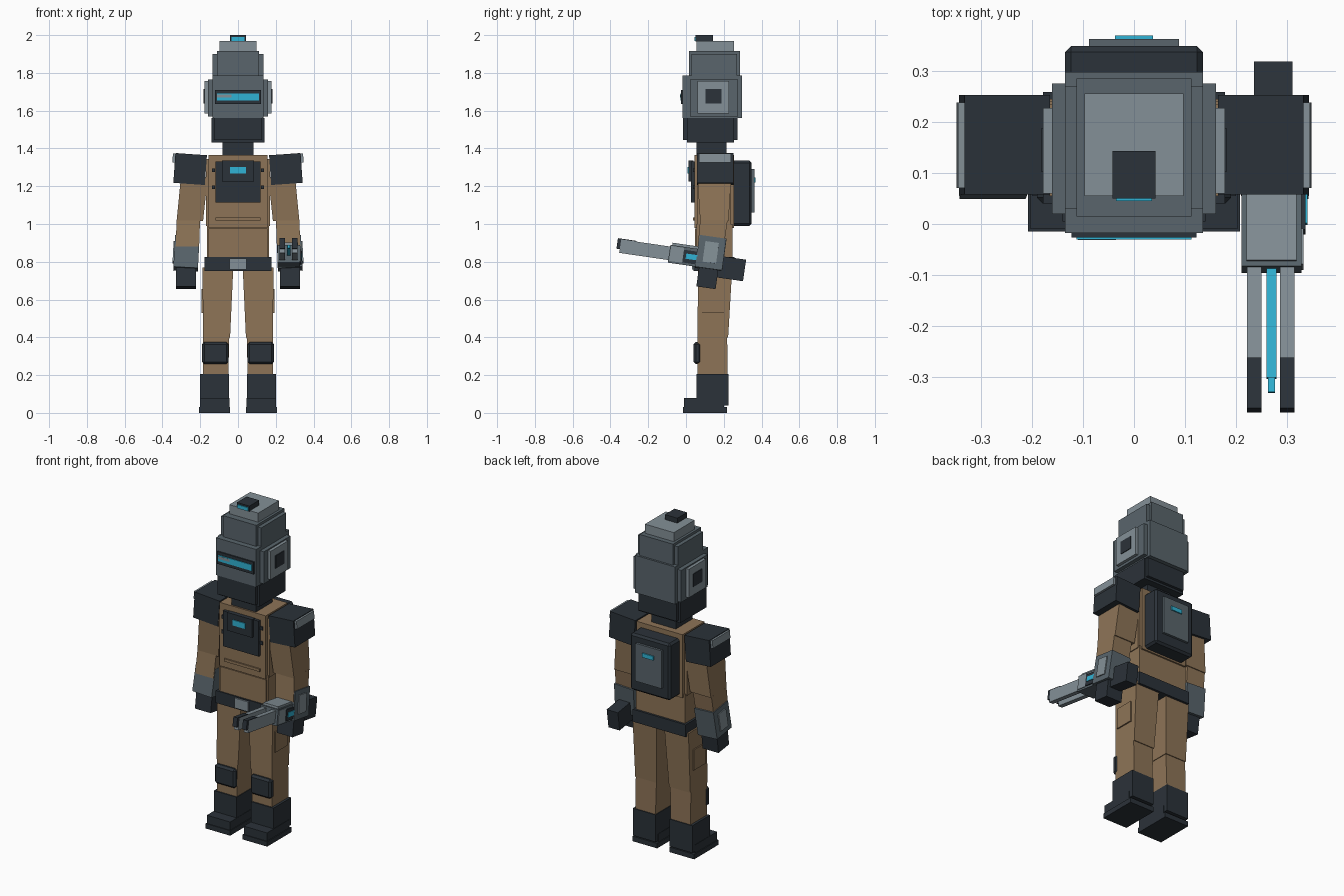
import bpy, bmesh
from math import radians
from mathutils import Matrix, Vector

if "Cube" in bpy.data.objects:
    bpy.data.objects.remove(bpy.data.objects["Cube"])


def material(name, rgb):
    m = bpy.data.materials.new(name)
    m.use_nodes = True
    m.diffuse_color = (*rgb, 1)
    m.node_tree.nodes["Principled BSDF"].inputs["Base Color"].default_value = (*rgb, 1)
    return m


BROWN = material("tan cloth", (0.27, 0.175, 0.095))
DARK = material("dark armour", (0.024, 0.032, 0.041))
GREY = material("steel grey", (0.1, 0.13, 0.15))
LIGHT = material("light grey", (0.23, 0.28, 0.31))
CYAN = material("cyan glow", (0.03, 0.45, 0.66))


def loft(name, mat, lo, hi, turn=None, bevel=0):
    """Block between two rectangles given as (x0, x1, y0, y1, z)."""
    bm = bmesh.new()
    rings = [[bm.verts.new(p) for p in ((x0, y0, z), (x1, y0, z), (x1, y1, z), (x0, y1, z))]
             for x0, x1, y0, y1, z in (lo, hi)]
    bottom, top = rings
    bm.faces.new(bottom[::-1])
    bm.faces.new(top)
    for i in range(4):
        j = (i + 1) % 4
        bm.faces.new((bottom[i], bottom[j], top[j], top[i]))
    if turn:
        bm.transform(turn)
    me = bpy.data.meshes.new(name)
    bm.to_mesh(me)
    bm.free()
    me.materials.append(mat)
    ob = bpy.data.objects.new(name, me)
    bpy.context.collection.objects.link(ob)
    if bevel:
        mod = ob.modifiers.new("chamfer", "BEVEL")
        mod.width, mod.segments = bevel, 1
    return ob


def box(name, mat, x, y, z, turn=None, bevel=0):
    return loft(name, mat, (*x, *y, z[0]), (*x, *y, z[1]), turn, bevel)


def mid(name, mat, half, y, z, bevel=0):
    return box(name, mat, (-half, half), y, z, None, bevel)


def pair(name, mat, lo, hi, pitch=0, roll=0, bevel=0):
    """Left part and its mirror image, turned about the part's centre."""
    for side, s in (("left_", 1), ("right_", -1)):
        a, b = [(*sorted((s * r[0], s * r[1])), *r[2:]) for r in (lo, hi)]
        c = Vector([(a[0] + a[1]) / 2, (a[2] + a[3]) / 2, (a[4] + b[4]) / 2])
        turn = (Matrix.Translation(c) @ Matrix.Rotation(radians(roll * s), 4, "Y")
                @ Matrix.Rotation(radians(pitch), 4, "X") @ Matrix.Translation(-c))
        loft(side + name, mat, a, b, turn, bevel)


def pair_box(name, mat, x, y, z, **kw):
    pair(name, mat, (*x, *y, z[0]), (*x, *y, z[1]), **kw)


# Helmet
mid("top_lamp", DARK, 0.042, (0.05, 0.143), (1.965, 2.0))
mid("top_lamp_lens", CYAN, 0.035, (0.045, 0.052), (1.97, 1.99))
mid("helmet_cap", LIGHT, 0.097, (0.055, 0.255), (1.9, 1.97))
mid("helmet_crown", GREY, 0.112, (0.015, 0.285), (1.78, 1.915))
mid("helmet_crown_band", GREY, 0.135, (0.03, 0.27), (1.78, 1.9))
mid("helmet_shell", GREY, 0.135, (-0.018, 0.297), (1.56, 1.787))
pair_box("ear_base", GREY, (0.13, 0.16), (0.02, 0.275), (1.57, 1.765))
pair_box("ear_pod", LIGHT, (0.155, 0.178), (0.06, 0.227), (1.585, 1.758))
pair_box("ear_cap", DARK, (0.17, 0.182), (0.103, 0.187), (1.637, 1.715))
mid("visor_frame", DARK, 0.122, (-0.026, -0.01), (1.635, 1.71))
mid("visor_glass", CYAN, 0.112, (-0.03, -0.02), (1.655, 1.692))
box("visor_glint", LIGHT, (-0.11, -0.035), (-0.031, -0.025), (1.67, 1.686))
mid("jaw", DARK, 0.128, (-0.015, 0.272), (1.445, 1.56))
mid("jaw_guard", DARK, 0.14, (0.005, 0.255), (1.432, 1.56))
mid("neck", DARK, 0.082, (0.055, 0.215), (1.35, 1.45))

# Torso
mid("chest", BROWN, 0.155, (0.045, 0.255), (0.98, 1.365))
pair_box("chest_side", BROWN, (0.14, 0.17), (0.06, 0.235), (0.99, 1.345))
mid("waist", BROWN, 0.165, (0.055, 0.245), (0.8, 1.0))
mid("waist_panel", BROWN, 0.155, (0.047, 0.06), (0.82, 0.975))
mid("belly_seam", BROWN, 0.12, (0.037, 0.05), (1.018, 1.035))
mid("chest_plate", DARK, 0.12, (0.027, 0.05), (1.115, 1.33))
mid("chest_panel", DARK, 0.085, (0.014, 0.04), (1.225, 1.335))
mid("chest_light", CYAN, 0.042, (0.009, 0.018), (1.268, 1.302))
for z in (1.195, 1.285):
    pair_box("chest_stud", DARK, (0.122, 0.138), (0.037, 0.05), (z - 0.01, z + 0.01))
mid("belt", DARK, 0.178, (0.04, 0.258), (0.75, 0.825))
mid("belt_buckle", LIGHT, 0.045, (0.031, 0.045), (0.758, 0.818))

# Backpack
mid("backpack", DARK, 0.135, (0.24, 0.348), (0.99, 1.335), bevel=0.012)
mid("backpack_panel", GREY, 0.088, (0.34, 0.362), (1.06, 1.29))
mid("backpack_light", CYAN, 0.037, (0.355, 0.369), (1.22, 1.245))

# Legs and boots
pair("thigh", BROWN, (0.042, 0.185, 0.06, 0.223, 0.4), (0.025, 0.188, 0.065, 0.245, 0.77))
pair("shin", BROWN, (0.052, 0.185, 0.062, 0.22, 0.18), (0.046, 0.185, 0.062, 0.218, 0.405))
pair_box("thigh_pocket", BROWN, (0.17, 0.194), (0.085, 0.2), (0.53, 0.655))
pair_box("knee_pad", DARK, (0.05, 0.19), (0.04, 0.08), (0.258, 0.375), bevel=0.012)
pair_box("boot_shaft", DARK, (0.048, 0.2), (0.055, 0.225), (0.04, 0.205))
pair_box("boot_foot", DARK, (0.046, 0.202), (-0.01, 0.2), (0.02, 0.08))
pair_box("boot_sole", DARK, (0.042, 0.207), (-0.015, 0.217), (0, 0.03))

# Arms
pair("upper_arm", BROWN, (0.185, 0.325, 0.075, 0.225, 1.015), (0.16, 0.302, 0.06, 0.24, 1.25))
pair("forearm", BROWN, (0.208, 0.33, 0.062, 0.2, 0.88), (0.2, 0.325, 0.075, 0.22, 1.02))
pair_box("gauntlet", GREY, (0.208, 0.338), (0.06, 0.203), (0.76, 0.93), pitch=-8, roll=-3)
pair_box("gauntlet_panel", LIGHT, (0.33, 0.344), (0.095, 0.167), (0.795, 0.905), pitch=-8, roll=-3)
pair_box("hand", DARK, (0.222, 0.328), (0.062, 0.165), (0.662, 0.775), pitch=-8)
pair_box("shoulder_pad", DARK, (0.17, 0.337), (0.058, 0.252), (1.212, 1.37), roll=-4)
pair_box("shoulder_trim", LIGHT, (0.325, 0.346), (0.07, 0.238), (1.325, 1.372), roll=-4)

# Twin-rail blaster in the left hand, pitched muzzle up
AIM = Matrix.Translation((0.268, 0, 0.832)) @ Matrix.Rotation(radians(-8.3), 4, "X")


def gun(name, mat, x, y, z):
    box("blaster_" + name, mat, x, y, z, AIM)


gun("body", GREY, (-0.058, 0.06), (-0.09, 0.11), (-0.05, 0.045))
gun("top_cover", LIGHT, (-0.048, 0.05), (-0.08, 0.09), (0.04, 0.058))
gun("side_cover", LIGHT, (0.055, 0.064), (-0.085, -0.015), (-0.04, 0.04))
gun("side_frame", DARK, (0.05, 0.067), (-0.015, 0.1), (-0.038, 0.03))
gun("side_light", CYAN, (0.06, 0.071), (0, 0.06), (-0.016, 0.012))
for side, x0 in (("right", -0.047), ("left", 0.018)):
    x = (x0, x0 + 0.028)
    gun(side + "_rail", LIGHT, x, (-0.352, -0.08), (-0.036, 0.036))
    gun(side + "_rail_cap", DARK, x, (-0.27, -0.352)[::-1], (0.035, 0.04))
    gun(side + "_muzzle", DARK, x, (-0.37, -0.35), (-0.016, 0.04))
gun("core", CYAN, (-0.009, 0.011), (-0.305, -0.08), (-0.012, 0.012))
gun("core_tip", CYAN, (-0.006, 0.008), (-0.333, -0.3), (-0.008, 0.008))
gun("grip_link", DARK, (-0.03, 0.035), (0.08, 0.19), (-0.05, 0.02))
gun("stock", DARK, (-0.033, 0.042), (0.18, 0.318), (-0.09, 0.025))
